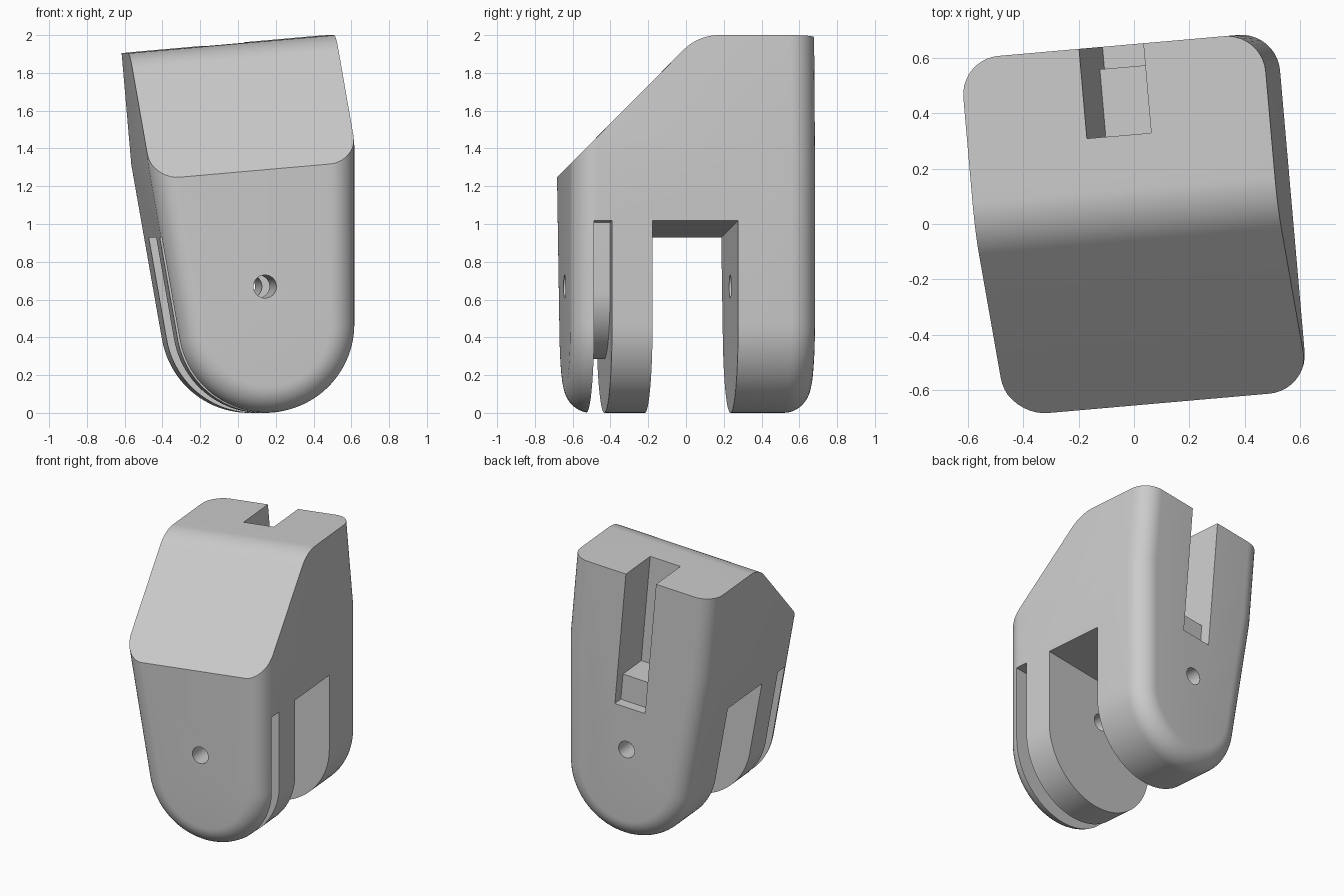
import bpy, bmesh
from math import sin, cos, tan, pi, radians
from mathutils import Matrix

if "Cube" in bpy.data.objects:
    bpy.data.objects.remove(bpy.data.objects["Cube"])

R, TOP_HALF, DEPTH, FILLET = 0.47, 0.55, 0.65, 0.14
TOP, SLOT_TOP = 1.488, 0.505
FLARE = radians(5)

grey = bpy.data.materials.new("plain_grey")
grey.use_nodes = True
colour = (0.6, 0.6, 0.6, 1)
grey.diffuse_color = colour
grey.node_tree.nodes["Principled BSDF"].inputs["Base Color"].default_value = colour


def loft(name, rings):
    """Closed solid through a list of equal-length point rings."""
    bm = bmesh.new()
    loops = [[bm.verts.new(p) for p in ring] for ring in rings]
    n = len(loops[0])
    for a, b in zip(loops, loops[1:]):
        for i in range(n):
            j = (i + 1) % n
            bm.faces.new((a[i], a[j], b[j], b[i]))
    bm.faces.new(loops[0])
    bm.faces.new(loops[-1])
    bmesh.ops.recalc_face_normals(bm, faces=bm.faces)
    mesh = bpy.data.meshes.new(name)
    bm.to_mesh(mesh)
    bm.free()
    mesh.materials.append(grey)
    obj = bpy.data.objects.new(name, mesh)
    bpy.context.collection.objects.link(obj)
    return obj


def prism_y(name, pts, lo, hi):
    return loft(name, [[(x, y, z) for x, z in pts] for y in (lo, hi)])


def box(name, x, y0, y1, z0, z1):
    return prism_y(name, [(-x, z0), (x, z0), (x, z1), (-x, z1)], y0, y1)


def flared_u(radius, centre, half, top, steps=48):
    """U outline: round bottom, sides flaring up to a half width, then straight."""
    kink = centre + (half * cos(FLARE) - radius) / sin(FLARE)
    pts = [(half, top), (half, kink)]
    for i in range(steps + 1):
        t = -FLARE - (pi - 2 * FLARE) * i / steps
        pts.append((radius * cos(t), centre + radius * sin(t)))
    return pts + [(-half, kink), (-half, top)]


def combine(target, tool, operation):
    mod = target.modifiers.new(operation.lower(), 'BOOLEAN')
    mod.operation, mod.solver, mod.object = operation, 'EXACT', tool
    bpy.context.view_layer.objects.active = target
    bpy.ops.object.modifier_apply(modifier=mod.name)
    bpy.data.objects.remove(tool)


# Main body: flared U with rounded front and back rims
rims = []
for side in (-1, 1):
    steps = [i / 10 * pi / 2 for i in range(11)]
    for t in (reversed(steps) if side < 0 else steps):
        inset = FILLET * (1 - cos(t))
        y = side * (DEPTH - FILLET + FILLET * sin(t))
        rims.append([(x, y, z) for x, z in
                     flared_u(R - inset, 0, TOP_HALF - inset, TOP + 0.2)])
body = loft("body", rims)

# Sloped front and flat top, blended by an arc
blend = 0.27
tangent = 0.022 + blend * tan(pi / 8)
roof = [(-0.9, 0.566)]
for i in range(13):
    t = pi * 3 / 4 - pi / 4 * i / 12
    roof.append((tangent + blend * cos(t), TOP - blend + blend * sin(t)))
roof += [(0.9, TOP), (0.9, 2), (-0.9, 2)]
combine(body, loft("roof_cutter", [[(x, y, z) for y, z in roof] for x in (-1, 1)]), 'DIFFERENCE')

# Wide central slot and thin front slot
combine(body, box("wide_slot", 1, -0.225, 0.23, -1, SLOT_TOP), 'DIFFERENCE')
combine(body, box("thin_slot", 1, -0.535, -0.44, -1, SLOT_TOP), 'DIFFERENCE')

# Core left standing inside the thin slot
core = prism_y("slot_core", flared_u(0.36, 0.175, 0.395, SLOT_TOP + 0.05), -0.55, -0.425)
combine(body, core, 'UNION')

# Stepped notch in the back
combine(body, box("notch", 0.117, 0.325, 1, 0.7, 2), 'DIFFERENCE')
combine(body, box("notch_step", 0.117, 0.57, 1, 0.51, 1), 'DIFFERENCE')

# Axle hole through everything
circle = [(0.061 * cos(i * pi / 16), 0.2 + 0.061 * sin(i * pi / 16)) for i in range(32)]
combine(body, prism_y("axle_hole", circle, -1, 1), 'DIFFERENCE')

# Tilt, turn and set on the ground
body.data.transform(Matrix.Rotation(FLARE, 4, 'Z') @ Matrix.Rotation(-FLARE, 4, 'Y'))
low = [min(v.co[k] for v in body.data.vertices) for k in range(3)]
high = [max(v.co[k] for v in body.data.vertices) for k in range(3)]
body.data.transform(Matrix.Translation((-(low[0] + high[0]) / 2, -(low[1] + high[1]) / 2, -low[2])))

bpy.ops.object.select_all(action='DESELECT')
body.select_set(True)
bpy.context.view_layer.objects.active = body
bpy.ops.object.shade_smooth_by_angle(angle=radians(30))
